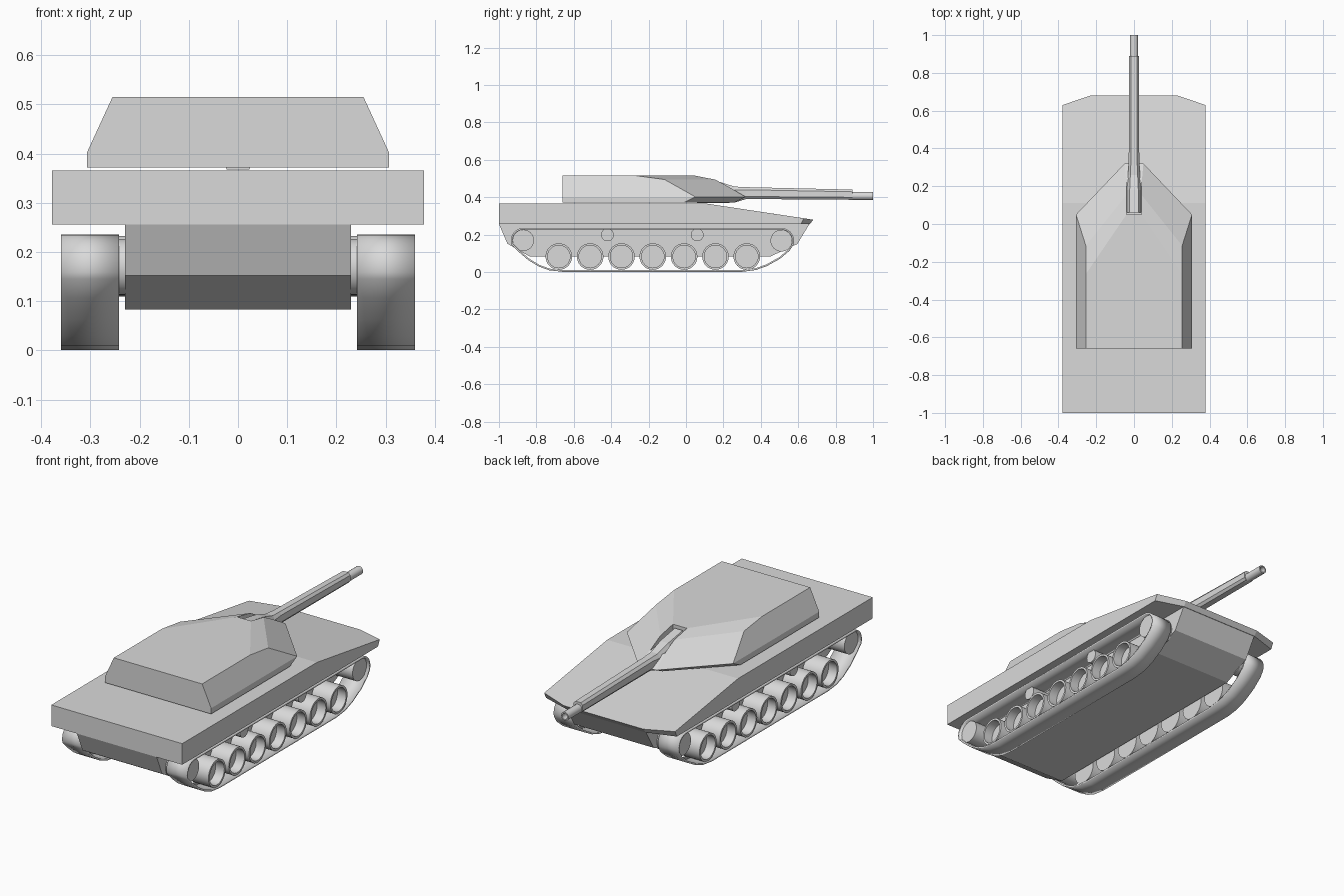
import bpy, bmesh, math
from mathutils import Vector

if "Cube" in bpy.data.objects:
    bpy.data.objects.remove(bpy.data.objects["Cube"])

grey = bpy.data.materials.new("plain grey")
grey.diffuse_color = (0.7, 0.7, 0.7, 1)
grey.use_nodes = True
grey.node_tree.nodes["Principled BSDF"].inputs["Base Color"].default_value = grey.diffuse_color


def make(name, verts, faces, smooth=False):
    me = bpy.data.meshes.new(name)
    bm = bmesh.new()
    vs = [bm.verts.new(v) for v in verts]
    for f in faces:
        bm.faces.new([vs[i] for i in f])
    bmesh.ops.remove_doubles(bm, verts=bm.verts, dist=1e-5)
    bmesh.ops.recalc_face_normals(bm, faces=bm.faces)
    bm.to_mesh(me)
    bm.free()
    me.materials.append(grey)
    ob = bpy.data.objects.new(name, me)
    bpy.context.collection.objects.link(ob)
    if smooth:
        bpy.ops.object.select_all(action='DESELECT')
        ob.select_set(True)
        bpy.context.view_layer.objects.active = ob
        bpy.ops.object.shade_smooth_by_angle(angle=math.radians(35))
    return ob


def loft(name, rings, smooth=False, closed=False):
    """Skin equal rings of points; cap the ends, or join them if closed."""
    n, m = len(rings[0]), len(rings)
    verts = [p for r in rings for p in r]
    faces = [(a * n + i, a * n + (i + 1) % n, (a + 1) % m * n + (i + 1) % n, (a + 1) % m * n + i)
             for a in range(m if closed else m - 1) for i in range(n)]
    if not closed:
        faces += [tuple(range(n)), tuple(range((m - 1) * n, m * n))]
    return make(name, verts, faces, smooth)


def disc(name, y, z, steps, n=32):
    """Turned part about the x axis; steps are (x, radius)."""
    rings = [[(x, y + r * math.cos(2 * math.pi * i / n), z + r * math.sin(2 * math.pi * i / n))
              for i in range(n)] for x, r in steps]
    return loft(name, rings, True)


def arc(cy, cz, r, a0, a1, n=10):
    return [(cy + r * math.cos(math.radians(a0 + (a1 - a0) * i / n)),
             cz + r * math.sin(math.radians(a0 + (a1 - a0) * i / n))) for i in range(n + 1)]


# Lower hull: side profile drawn across the width
belly = [(-1, .257), (-.955, .152), (-.835, .083), (.45, .083), (.595, .15), (.66, .257)]
loft("lower_hull", [[(x, y, z) for y, z in belly] for x in (-.23, .23)])

# Upper hull: flat deck, sloping glacis, chamfered nose
W = .378
deck = [(-W, -1, .366), (W, -1, .366), (W, .11, .366), (W, .63, .2875),
        (.23, .68, .28), (-.23, .68, .28), (-W, .63, .2875), (-W, .11, .366)]
floor = [(-W, -1, .256), (W, -1, .256), (W, .11, .256), (W, .615, .256),
         (.23, .662, .256), (-.23, .662, .256), (-W, .615, .256), (-W, .11, .256)]
make("upper_hull", deck + floor,
     [(0, 1, 2, 7), (7, 2, 3, 4, 5, 6), tuple(range(8, 16))] +
     [(i, (i + 1) % 8, 8 + (i + 1) % 8, 8 + i) for i in range(8)])

# Turret: right half points, mirrored into left half
half = [(.307, -.66, .372), (.307, -.01, .372), (.045, .26, .372),    # 0-2 base
        (.307, -.66, .402), (.307, .05, .402), (.05, .32, .402),      # 3-5 belt
        (.255, -.66, .515), (.255, -.265, .515), (.04, .05, .515),    # 6-8 roof
        (.255, -.115, .495), (.035, .16, .495)]                       # 9-10 brow
N = len(half)
sides = [(0, 1, 4, 3), (1, 2, 5, 4), (3, 4, 9, 7, 6), (4, 5, 10, 9), (7, 9, 10, 8)]
across = [(0, 1, 2), (0, 3, 6), (6, 7, 8), (8, 10), (10, 5), (5, 2)]
faces = sides + [tuple(i + N for i in f) for f in sides]
faces += [c + tuple(i + N for i in reversed(c)) for c in across]
turret = make("turret", half + [(-x, y, z) for x, y, z in half], faces)

# Gun slot cut into the turret brow
slot = loft("slot_cutter", [[(x, .05, .47), (x, .5, .42), (x, .5, .6), (x, .05, .6)]
                            for x in (-.04, .04)])
slot.hide_render = True
slot.hide_viewport = True
cut = turret.modifiers.new("slot", 'BOOLEAN')
cut.operation = 'DIFFERENCE'
cut.solver = 'EXACT'
cut.object = slot


# Mantlet and barrel sleeve: bevelled box sections along y
def section(y, w, z0, z1):
    cx, cz = w * .4, (z1 - z0) * .22
    return [(-w + cx, y, z0), (w - cx, y, z0), (w, y, z0 + cz), (w, y, z1 - cz),
            (w - cx, y, z1), (-w + cx, y, z1), (-w, y, z1 - cz), (-w, y, z0 + cz)]


loft("mantlet_and_sleeve", [section(*s) for s in (
    (.06, .038, .368, .503), (.18, .038, .368, .482), (.26, .032, .372, .457),
    (.32, .028, .39, .454), (.89, .026, .388, .441))])

# Muzzle with open bore
tube = [[(r * math.cos(i * math.pi / 8), y, .407 + r * math.sin(i * math.pi / 8))
         for i in range(16)] for y, r in ((.87, .022), (1, .022), (1, .015), (.9, .015))]
loft("muzzle", tube, True)

# Running gear on both sides
track_path = (arc(-.87, .169, .062, 90, 200) +
              [(-.89, .11), (-.84, .067), (-.785, .034), (-.73, .014), (-.66, .006),
               (.30, .006), (.37, .015), (.43, .036), (.50, .075), (.55, .117)] +
              arc(.51, .168, .063, -20, 90))
for s, side in ((1, "right"), (-1, "left")):
    k = len(track_path)
    band = make(side + "_track",
                [(s * x, y, z) for x in (.242, .36) for y, z in track_path],
                [(i, (i + 1) % k, k + (i + 1) % k, k + i) for i in range(k)], True)
    sol = band.modifiers.new("thickness", 'SOLIDIFY')
    sol.thickness = .009
    sol.offset = 0
    # Cupped road wheels
    for i in range(7):
        disc(f"{side}_road_wheel_{i + 1}", -.68 + i * .1675, .083,
             [(s * .245, .071), (s * .355, .071), (s * .355, .06), (s * .305, .06)])
    # Drive wheels at the ends and return rollers
    for name, y, z, r, x1 in (("rear_sprocket", -.87, .17, .057, .345),
                              ("front_idler", .51, .168, .058, .345),
                              ("rear_roller", -.42, .199, .034, .33),
                              ("front_roller", .06, .199, .034, .33)):
        disc(f"{side}_{name}", y, z, [(s * .225, r), (s * x1, r)])
